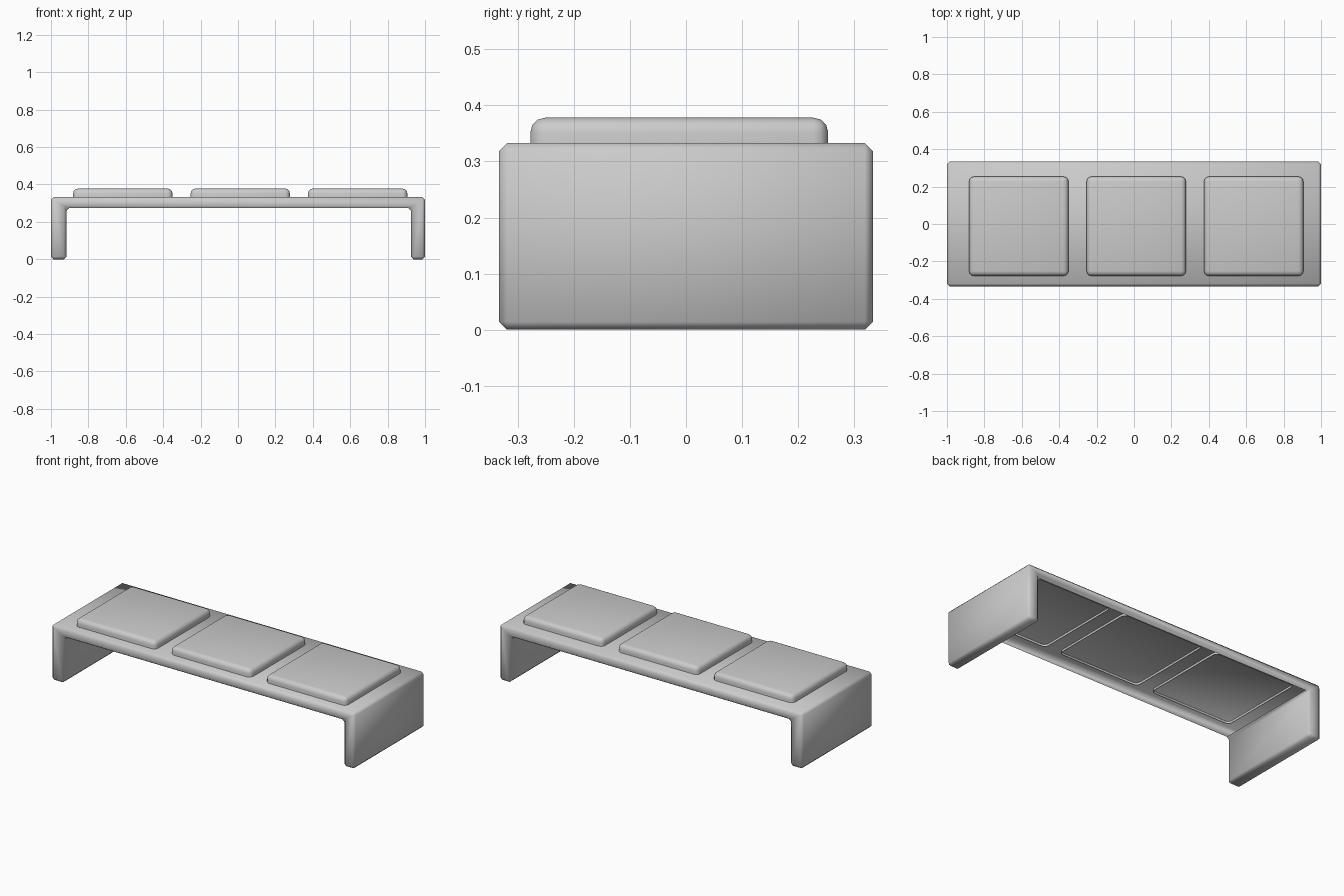
import bpy, bmesh, math

if "Cube" in bpy.data.objects:
    bpy.data.objects.remove(bpy.data.objects["Cube"])


def finish(name, bm, angle):
    """Turn a bmesh into a named, smooth-shaded object."""
    mesh = bpy.data.meshes.new(name)
    bm.to_mesh(mesh)
    bm.free()
    obj = bpy.data.objects.new(name, mesh)
    bpy.context.collection.objects.link(obj)
    bpy.ops.object.select_all(action='DESELECT')
    obj.select_set(True)
    bpy.context.view_layer.objects.active = obj
    bpy.ops.object.shade_smooth_by_angle(angle=math.radians(angle))
    return obj


# Bench frame: U-shaped profile pulled along y, with chamfered edges
HALF_DEPTH, TOP, UNDER = 0.333, 0.333, 0.273
profile = [(-1, 0), (-0.917, 0), (-0.917, UNDER), (0.925, UNDER),
           (0.925, 0), (1, 0), (1, TOP), (-1, TOP)]
bm = bmesh.new()
face = bm.faces.new([bm.verts.new((x, -HALF_DEPTH, z)) for x, z in profile])
result = bmesh.ops.extrude_face_region(bm, geom=[face])
moved = [g for g in result['geom'] if isinstance(g, bmesh.types.BMVert)]
bmesh.ops.translate(bm, verts=moved, vec=(0, 2 * HALF_DEPTH, 0))
bmesh.ops.recalc_face_normals(bm, faces=bm.faces[:])
bmesh.ops.bevel(bm, geom=bm.edges[:], offset=0.014, segments=1,
                profile=0.5, affect='EDGES')
# The underside of the seat board is open, leaving a lip all round
under = [f for f in bm.faces
         if f.normal.z < -0.9 and f.calc_center_median().z > 0.2]
bmesh.ops.delete(bm, geom=under, context='FACES')
finish("bench_frame", bm, 50)


# Cushions: rounded pads, open below, just passing through the seat board
def cushion(name, cx):
    size, low, high = 0.531, 0.32, 0.378
    bm = bmesh.new()
    bmesh.ops.create_cube(bm, size=1)
    for v in bm.verts:
        v.co = (cx + v.co.x * size, -0.012 + v.co.y * size,
                high if v.co.z > 0 else low)
    edges = [e for e in bm.edges if max(v.co.z for v in e.verts) > low + 0.01]
    bmesh.ops.bevel(bm, geom=edges, offset=0.026, segments=3,
                    profile=0.5, affect='EDGES')
    bottom = [f for f in bm.faces if f.normal.z < -0.9]
    bmesh.ops.delete(bm, geom=bottom, context='FACES')
    finish(name, bm, 50)


for i, label in enumerate(("left", "middle", "right")):
    cushion("cushion_" + label, 0.012 + (i - 1) * 0.628)
